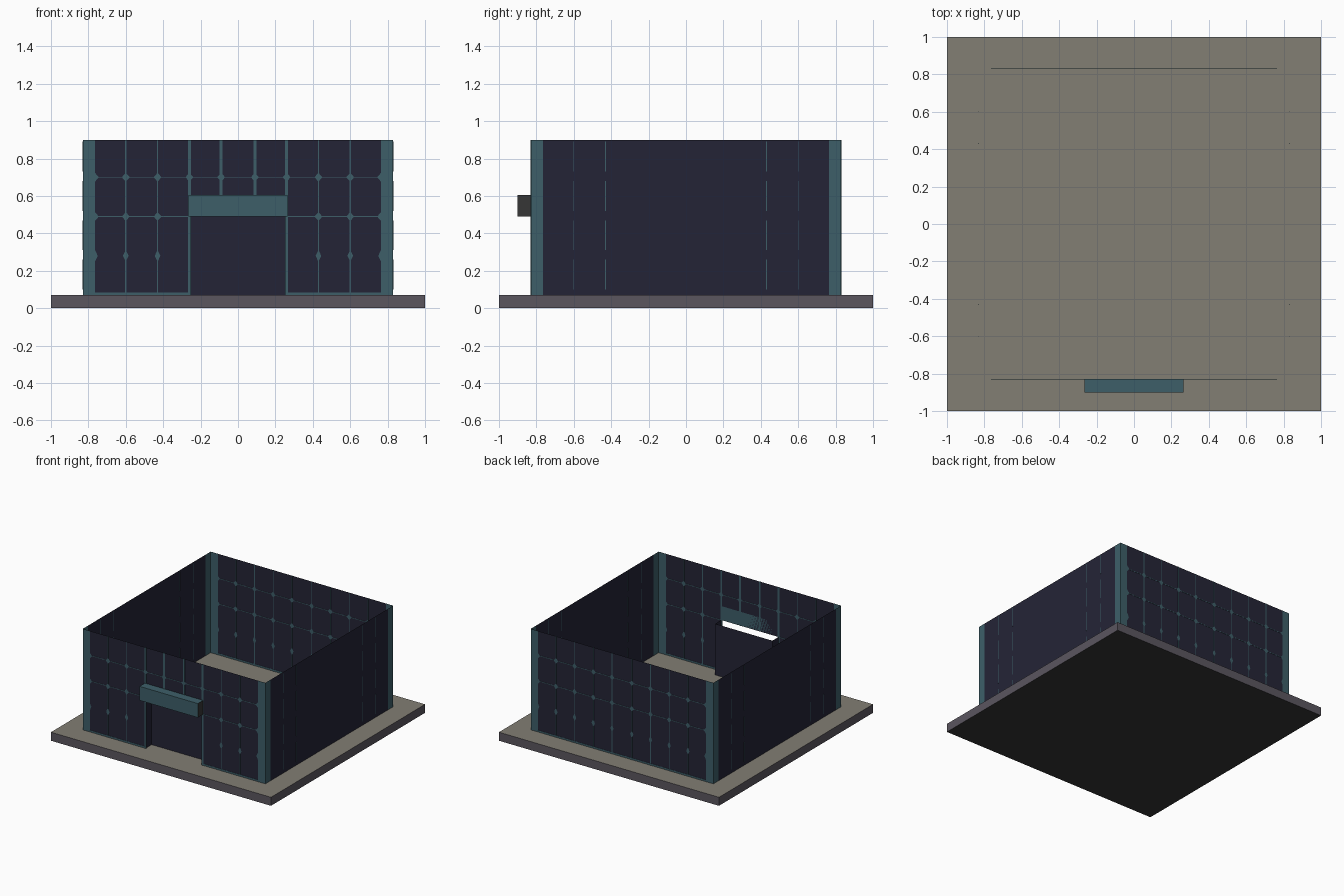
import bpy, bmesh
from mathutils import Matrix
from math import pi

if "Cube" in bpy.data.objects:
    bpy.data.objects.remove(bpy.data.objects["Cube"])


def mat(name, hexcode):
    def lin(c):
        return c / 12.92 if c <= 0.04045 else ((c + 0.055) / 1.055) ** 2.4
    m = bpy.data.materials.new(name)
    rgb = [lin(int(hexcode[i:i + 2], 16) / 255) for i in (0, 2, 4)]
    m.diffuse_color = (*rgb, 1)
    m.use_nodes = True
    m.node_tree.nodes["Principled BSDF"].inputs["Base Color"].default_value = m.diffuse_color
    return m


NAVY = mat("dark navy", "242436")
TEAL = mat("teal", "3D5F69")
STONE = mat("warm stone", "827E74")
EDGE = mat("purple grey", "5B565F")
GREY = mat("charcoal", "363636")

W, Z0, Z1 = 0.83, 0.07, 0.90      # wall distance, bottom, top
DOOR, DOOR_TOP = 0.26, 0.49
POST = 0.765                      # inner edge of the corner strips


def finish(bm, name, mats, rot=0.0):
    bmesh.ops.transform(bm, matrix=Matrix.Rotation(rot, 4, 'Z'), verts=bm.verts)
    me = bpy.data.meshes.new(name)
    bm.to_mesh(me)
    bm.free()
    for m in mats:
        me.materials.append(m)
    ob = bpy.data.objects.new(name, me)
    bpy.context.collection.objects.link(ob)
    return ob


def box(bm, x0, x1, y0, y1, z0, z1):
    geo = bmesh.ops.create_cube(bm, size=1)
    for v in geo["verts"]:
        v.co = ((x0, x1)[v.co.x > 0], (y0, y1)[v.co.y > 0], (z0, z1)[v.co.z > 0])


def quad(bm, pts):
    return bm.faces.new([bm.verts.new(p) for p in pts])


def slab(name, dims, mats, rule):
    bm = bmesh.new()
    box(bm, *dims)
    bm.normal_update()
    for f in bm.faces:
        f.material_index = rule(f.normal)
    finish(bm, name, mats)


# Base slab and the beam over the door
slab("base_slab", (-1, 1, -1, 1, 0, Z0), [STONE, EDGE, GREY],
     lambda n: 0 if n.z > 0.5 else 2 if n.z < -0.5 else 1)
slab("door_beam", (-0.265, 0.265, -0.90, -W, DOOR_TOP, 0.605), [TEAL, GREY],
     lambda n: 0 if n.z > 0.5 or abs(n.y) > 0.5 else 1)


def wall(name, rot, door=False):
    """Single sheet wall with teal strips at both ends, optional doorway."""
    bm = bmesh.new()
    xs = (-W, -POST, -DOOR, DOOR, POST, W)
    zs = (Z0, DOOR_TOP, Z1)
    for i in range(5):
        for j in range(2):
            if door and i == 2 and j == 0:
                continue
            f = quad(bm, [(xs[i], -W, zs[j]), (xs[i + 1], -W, zs[j]),
                          (xs[i + 1], -W, zs[j + 1]), (xs[i], -W, zs[j + 1])])
            f.material_index = 1 if i in (0, 4) else 0
    bmesh.ops.remove_doubles(bm, verts=bm.verts, dist=1e-4)
    finish(bm, name, [NAVY, TEAL], rot)


T = 0.002   # half thickness of the inlaid lines


def strip(bm, x, z, hw, hh):
    box(bm, x - hw, x + hw, -W - T, -W + T, z - hh, z + hh)


def diamond(bm, x, z, hw, hh):
    """Four-pointed plate on both sides of the wall."""
    t = 1.4 * T
    pts = [(x - hw, z), (x, z - hh), (x + hw, z), (x, z + hh)]
    quad(bm, [(a, -W - t, b) for a, b in pts])
    quad(bm, [(a, -W + t, b) for a, b in reversed(pts)])


def lattice(name, rot, door=False):
    bm = bmesh.new()
    cols = [s * c for c in (0.09, 0.26, 0.43, 0.60) for s in (-1, 1)]
    for x in cols:
        inner = abs(x) < 0.3
        lo = DOOR_TOP if door and abs(x) < 0.2 else Z0
        strip(bm, x, (lo + Z1) / 2, 0.008 if inner and door else 0.003, (Z1 - lo) / 2)
    # horizontal seams and foot strips, left open at the door
    for z, h in ((0.70, 0.0025), (0.49, 0.0025), (0.078, 0.007)):
        if door and z < 0.6:
            for s in (-1, 1):
                strip(bm, s * (POST + DOOR) / 2, z, (POST - DOOR) / 2, h)
        else:
            strip(bm, 0, z, POST, h)
    # diamonds where panel corners meet
    for x in cols + [-POST, POST]:
        for z, hw, hh in ((0.70, 0.021, 0.024), (0.49, 0.021, 0.024), (0.28, 0.015, 0.032)):
            if not (door and abs(x) < 0.3 and z < 0.6):
                diamond(bm, x, z, hw, hh)
    finish(bm, name, [TEAL], rot)


def side_seams(name, rot):
    bm = bmesh.new()
    for x in (-0.60, -0.43, 0.43, 0.60):
        for z in (0.18, 0.39, 0.60, 0.81):
            strip(bm, x, z, 0.002, 0.08)
    finish(bm, name, [TEAL], rot)


# Four walls
wall("front_wall", 0, door=True)
wall("right_wall", pi / 2)
wall("back_wall", pi)
wall("left_wall", -pi / 2)
lattice("front_lattice", 0, door=True)
lattice("back_lattice", pi)
side_seams("right_seams", pi / 2)
side_seams("left_seams", -pi / 2)

# Recessed doorway: two jambs and a back panel, open at the top
bm = bmesh.new()
path = [(-DOOR, -W), (-DOOR, -0.75), (DOOR, -0.75), (DOOR, -W)]
for (ax, ay), (bx, by) in zip(path, path[1:]):
    quad(bm, [(ax, ay, Z0), (bx, by, Z0), (bx, by, DOOR_TOP), (ax, ay, DOOR_TOP)])
bmesh.ops.remove_doubles(bm, verts=bm.verts, dist=1e-4)
finish(bm, "door_recess", [NAVY])
